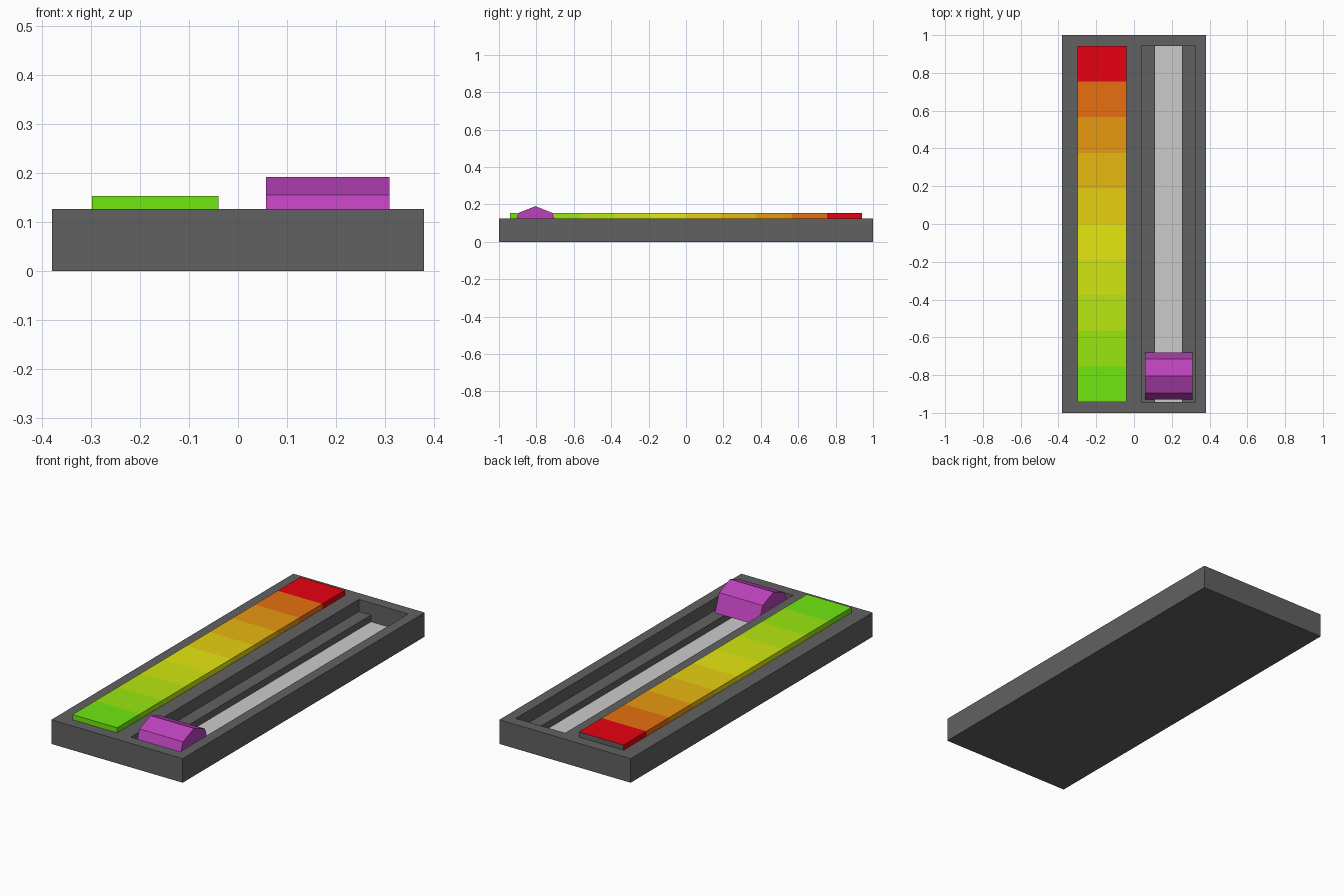
import bpy, bmesh

if "Cube" in bpy.data.objects:
    bpy.data.objects.remove(bpy.data.objects["Cube"])


def material(name, r, g, b):
    m = bpy.data.materials.new(name)
    m.diffuse_color = (r, g, b, 1)
    m.use_nodes = True
    m.node_tree.nodes["Principled BSDF"].inputs["Base Color"].default_value = m.diffuse_color
    return m


def add_object(name, bm, mat=None):
    bmesh.ops.recalc_face_normals(bm, faces=bm.faces)
    me = bpy.data.meshes.new(name)
    bm.to_mesh(me)
    bm.free()
    if mat:
        me.materials.append(mat)
    ob = bpy.data.objects.new(name, me)
    bpy.context.collection.objects.link(ob)
    return ob


def box(name, x, y, z, mat=None):
    bm = bmesh.new()
    bmesh.ops.create_cube(bm, size=1)
    for v in bm.verts:
        for i, (lo, hi) in enumerate((x, y, z)):
            v.co[i] = lo if v.co[i] < 0 else hi
    return add_object(name, bm, mat)


def cut(target, cutter):
    mod = target.modifiers.new(cutter.name, 'BOOLEAN')
    mod.object = cutter
    mod.solver = 'EXACT'
    bpy.context.view_layer.objects.active = target
    bpy.ops.object.modifier_apply(modifier=mod.name)
    bpy.data.objects.remove(cutter)


dark = material("dark_housing", 0.12, 0.12, 0.12)
light = material("light_track", 0.6, 0.6, 0.6)
purple = material("purple_knob", 0.5, 0.055, 0.5)

TOP, FLOOR, TRACK, END = 0.126, 0.063, 0.028, 0.942

# Housing with a stepped slider channel
housing = box("housing", (-0.38, 0.38), (-1, 1), (0, TOP), dark)
cut(housing, box("channel_cutter", (0.04, 0.325), (-END, END), (FLOOR, 0.3)))
cut(housing, box("groove_cutter", (0.11, 0.255), (-END, END), (TRACK, 0.3)))

# Light floor of the groove
housing.data.materials.clear()
housing.data.materials.append(dark)
housing.data.materials.append(light)
for p in housing.data.polygons:
    p.material_index = int(abs(p.center.z - TRACK) < 0.002 and p.normal.z > 0.9)

# Colour scale: ten steps from green to red in one raised bar
STEPS = 10
bm = bmesh.new()
rows = []
for i in range(STEPS + 1):
    y = -END + 2 * END * i / STEPS
    rows.append([bm.verts.new((x, y, z)) for x, z in
                 ((-0.298, TOP), (-0.298, 0.153), (-0.04, 0.153), (-0.04, TOP))])
for i in range(STEPS):
    for j in range(4):
        k = (j + 1) % 4
        bm.faces.new((rows[i][j], rows[i][k], rows[i + 1][k], rows[i + 1][j])).material_index = i
bm.faces.new(rows[0])
bm.faces.new(rows[-1]).material_index = STEPS      # grey end cap
scale = add_object("colour_scale", bm)
for i in range(STEPS):
    red = 0.8 * min(1, 0.2 * (i + 1))
    green = 0.8 * min(1, 0.2 * (STEPS - 1 - i))
    scale.data.materials.append(material(f"scale_{i}", red, green, 0.005))
scale.data.materials.append(dark)

# Slider knob: ridged profile swept across the channel
profile = [(-0.125, FLOOR), (-0.09, 0.155), (0, 0.191), (0.09, 0.155), (0.125, FLOOR)]
bm = bmesh.new()
face = bm.faces.new([bm.verts.new((0.057, y - 0.805, z)) for y, z in profile])
ext = bmesh.ops.extrude_face_region(bm, geom=[face], use_keep_orig=True)
for v in ext["geom"]:
    if isinstance(v, bmesh.types.BMVert):
        v.co.x = 0.309
add_object("slider_knob", bm, purple)
